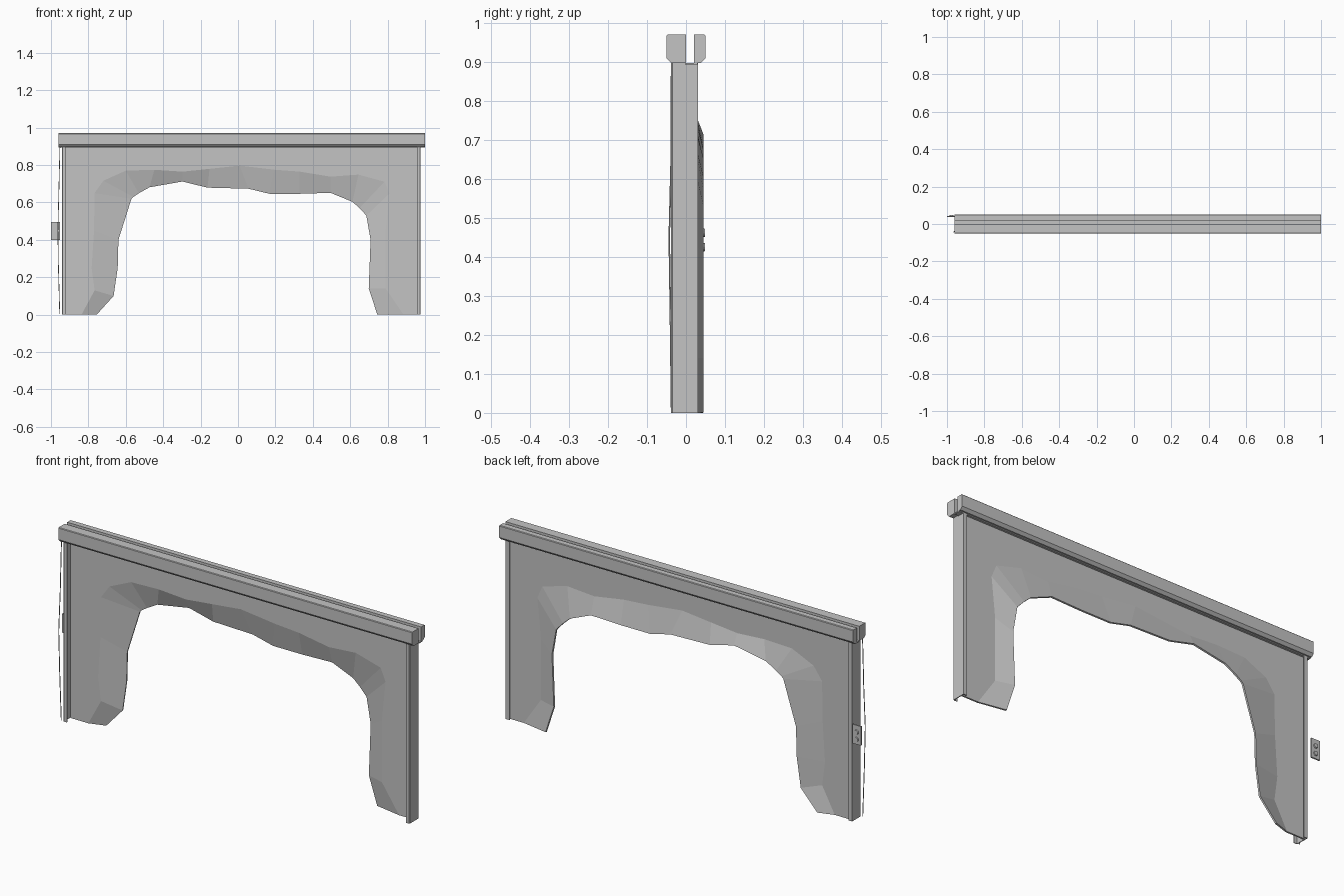
import bpy
import bmesh
import math
from mathutils import Matrix, Vector

default_cube = bpy.data.objects.get("Cube")
if default_cube:
    bpy.data.objects.remove(default_cube, do_unlink=True)

# One flat colour for the whole model
grey = bpy.data.materials.new("plain_grey")
grey.use_nodes = True
colour = (0.55, 0.55, 0.55, 1)
grey.diffuse_color = colour
grey.node_tree.nodes["Principled BSDF"].inputs["Base Color"].default_value = colour


def finish(name, bm):
    bmesh.ops.recalc_face_normals(bm, faces=bm.faces)
    mesh = bpy.data.meshes.new(name)
    bm.to_mesh(mesh)
    bm.free()
    mesh.materials.append(grey)
    obj = bpy.data.objects.new(name, mesh)
    bpy.context.collection.objects.link(obj)
    return obj


def box(name, low, high):
    low, high = Vector(low), Vector(high)
    bm = bmesh.new()
    bmesh.ops.create_cube(bm, size=1)
    bmesh.ops.scale(bm, vec=high - low, verts=bm.verts)
    bmesh.ops.translate(bm, vec=(low + high) / 2, verts=bm.verts)
    return finish(name, bm)


def extrude(name, profile, offset):
    """Sweep a closed profile of 3D points along an offset, with both ends capped."""
    bm = bmesh.new()
    start = [bm.verts.new(p) for p in profile]
    end = [bm.verts.new(Vector(p) + Vector(offset)) for p in profile]
    bm.faces.new(start)
    bm.faces.new(end[::-1])
    for i in range(len(start)):
        bm.faces.new((start[i - 1], start[i], end[i], end[i - 1]))
    return finish(name, bm)


# Wall sheet with a ragged opening whose rim is bent backwards
WALL_Y, RIM_Y, WALL_TOP = 0.015, 0.041, 0.895
inner = [(-.757, 0), (-.666, .1), (-.644, .25), (-.64, .4), (-.57, .62), (-.56, .63),
         (-.53, .65), (-.473, .682), (-.297, .713), (-.163, .68), (.056, .674),
         (.168, .647), (.33, .647), (.495, .652), (.612, .604), (.65, .57),
         (.687, .53), (.71, .4), (.7, .14), (.746, 0)]
outer = [(-.837, 0), (-.767, .13), (-.783, .25), (-.77, .45), (-.767, .65), (-.72, .716),
         (-.6, .77), (-.447, .775), (-.297, .765), (-.152, .78), (.008, .797),
         (.195, .775), (.33, .765), (.495, .738), (.644, .749), (.783, .711),
         (.81, .647), (.79, .45), (.79, .14), (.885, 0)]
LEFT_EDGE, RIGHT_EDGE = .972, -.936

bm = bmesh.new()
rim = [bm.verts.new((x, RIM_Y, z)) for x, z in inner]
bend = [bm.verts.new((x, WALL_Y, z)) for x, z in outer]
# Each bend point reaches out to the nearest side or the top of the sheet
edge = []
for x, z in outer:
    if z > .7:
        edge.append(bm.verts.new((x, WALL_Y, WALL_TOP)))
    else:
        edge.append(bm.verts.new((LEFT_EDGE if x > 0 else RIGHT_EDGE, WALL_Y, z)))
for i in range(len(rim) - 1):
    bm.faces.new((rim[i], rim[i + 1], bend[i + 1], bend[i]))
    a, b = edge[i], edge[i + 1]
    ring = [bend[i], bend[i + 1], b]
    if (outer[i][1] > .7) != (outer[i + 1][1] > .7):
        corner_x = LEFT_EDGE if outer[i][0] > 0 else RIGHT_EDGE
        ring.append(bm.verts.new((corner_x, WALL_Y, WALL_TOP)))
    bm.faces.new(ring + [a])
wall = finish("wall_sheet", bm)
thickness = wall.modifiers.new("thickness", "SOLIDIFY")
thickness.thickness = 0.008
thickness.offset = 0

# Top track: two rails with chamfered lower edges and a floor in the slot
for name, side, slot in (("front_rail", -1, 0), ("back_rail", 1, 0.02)):
    far = side * 0.05
    profile = [(slot, .897), (far - side * .012, .897), (far, .91),
               (far, .967), (far - side * .003, .97), (slot, .97)]
    extrude(name, [(-.96, y, z) for y, z in profile], (1.96, 0, 0))
box("track_floor", (-.96, -.002, .893), (1, .03, .898))

# End posts: open channels holding the sheet's edges, front corner chamfered
for name, outside, side in (("right_post", -.942, -1), ("left_post", .977, 1)):
    t = 0.004
    lip, web = outside - side * .02, outside - side * t
    profile = [(lip, -.038), (web, -.038), (outside, -.035), (outside, .031), (lip, .031),
               (lip, .031 - t), (web, .031 - t), (web, t - .038), (lip, t - .038)]
    extrude(name, [(x, y, 0) for x, y in profile], (0, 0, .898))

# Button plate beside the post
box("button_plate", (-1, .037, .4), (-.953, .044, .495))
for name, z in (("lower_button", .425), ("upper_button", .462)):
    bm = bmesh.new()
    bmesh.ops.create_cone(bm, cap_ends=True, segments=16, radius1=.012, radius2=.01,
                          depth=.007, matrix=Matrix.Translation((-.976, .0455, z))
                          @ Matrix.Rotation(-math.pi / 2, 4, "X"))
    finish(name, bm)

# Thin cable hanging from the track
curve = bpy.data.curves.new("hanging_cable", "CURVE")
curve.dimensions = "3D"
curve.bevel_depth = 0.002
curve.bevel_resolution = 1
path = [(-.952, -.037, .9), (-.958, -.038, .65), (-.963, -.043, .45),
        (-.96, -.04, .25), (-.953, -.037, .002)]
spline = curve.splines.new("POLY")
spline.points.add(len(path) - 1)
for point, co in zip(spline.points, path):
    point.co = (*co, 1)
curve.materials.append(grey)
bpy.context.collection.objects.link(bpy.data.objects.new("hanging_cable", curve))
